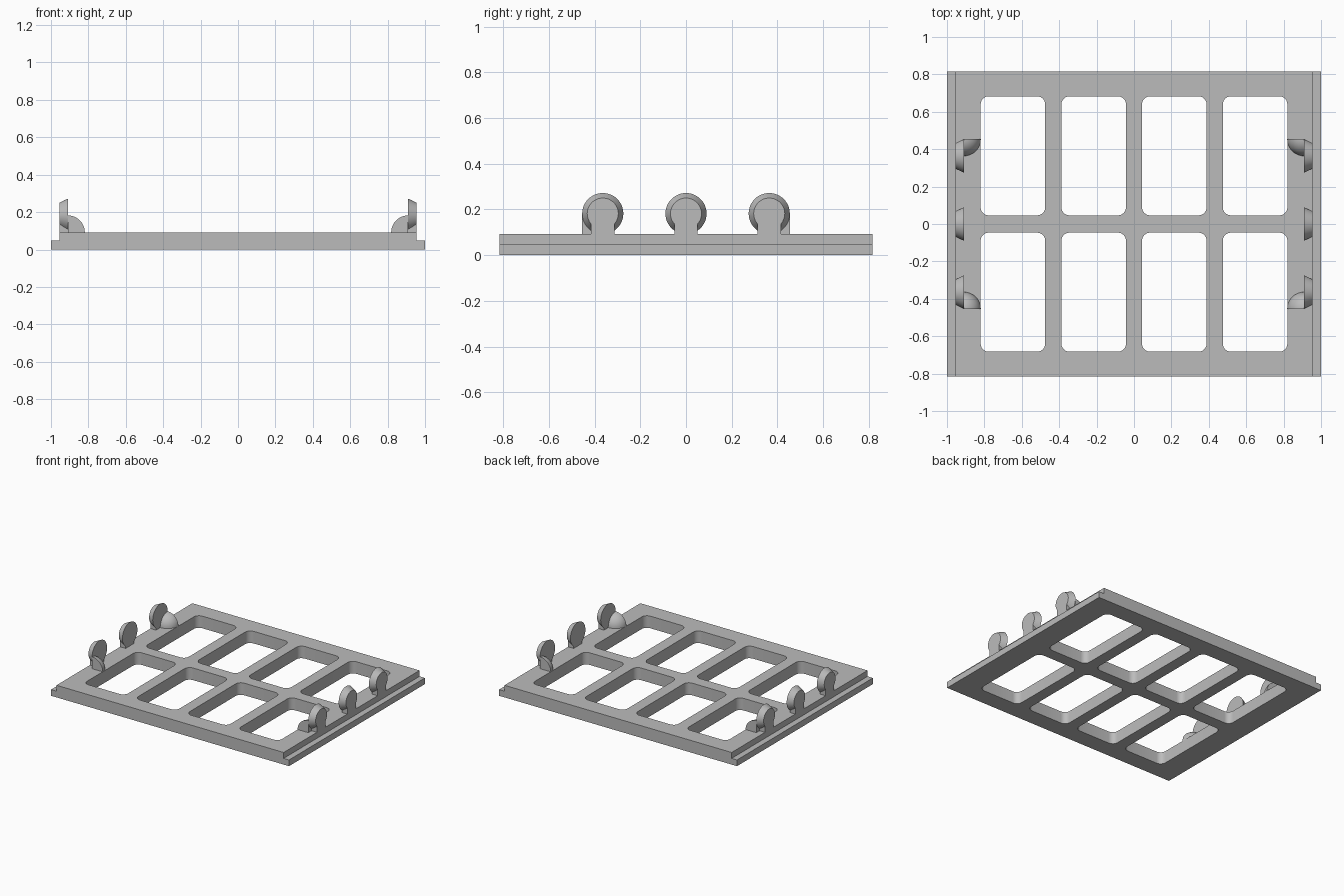
import bpy, bmesh, math
from mathutils import Matrix, Vector

cube = bpy.data.objects.get("Cube")
if cube:
    bpy.data.objects.remove(cube, do_unlink=True)

grey = bpy.data.materials.new("plain grey")
grey.use_nodes = True
colour = (0.5, 0.5, 0.5, 1)
grey.diffuse_color = colour
grey.node_tree.nodes["Principled BSDF"].inputs["Base Color"].default_value = colour

HALF_Y = 0.816
TOP = 0.092
LEDGE = 0.047
INNER, OUTER = 0.909, 0.955   # thickness range of the clips along x
CLIP_Y = 0.364
RADIUS = 0.09


def make_object(name, bm):
    bmesh.ops.recalc_face_normals(bm, faces=bm.faces)
    mesh = bpy.data.meshes.new(name)
    bm.to_mesh(mesh)
    bm.free()
    mesh.materials.append(grey)
    obj = bpy.data.objects.new(name, mesh)
    bpy.context.collection.objects.link(obj)
    return obj


def add_box(bm, x0, x1, y0, y1, z0, z1):
    size = Matrix.Diagonal((x1 - x0, y1 - y0, z1 - z0, 1))
    centre = Matrix.Translation(((x0 + x1) / 2, (y0 + y1) / 2, (z0 + z1) / 2))
    return bmesh.ops.create_cube(bm, size=1, matrix=centre @ size)["verts"]


def apply_boolean(obj, other, operation):
    mod = obj.modifiers.new("boolean", "BOOLEAN")
    mod.operation = operation
    mod.solver = "EXACT"
    mod.object = other
    bpy.context.view_layer.objects.active = obj
    bpy.ops.object.modifier_apply(modifier=mod.name)
    bpy.data.objects.remove(other, do_unlink=True)


def smooth(obj):
    bpy.ops.object.select_all(action="DESELECT")
    obj.select_set(True)
    bpy.context.view_layer.objects.active = obj
    bpy.ops.object.shade_smooth_by_angle(angle=math.radians(30))


def mirror(obj, across_y):
    mod = obj.modifiers.new("mirror", "MIRROR")
    mod.use_axis = (True, across_y, False)
    mod.use_mirror_merge = False


# Tray: stepped profile extruded from front to back
bm = bmesh.new()
half = [(1, 0), (1, LEDGE), (OUTER, LEDGE), (OUTER, TOP)]
profile = half + [(-x, z) for x, z in reversed(half)]
face = bm.faces.new([bm.verts.new((x, -HALF_Y, z)) for x, z in profile])
moved = bmesh.ops.extrude_face_region(bm, geom=[face], use_keep_orig=True)["geom"]
bmesh.ops.translate(bm, vec=(0, 2 * HALF_Y, 0),
                    verts=[v for v in moved if isinstance(v, bmesh.types.BMVert)])
tray = make_object("tray_frame", bm)

# Rounded windows cut through the tray, two rows of four
bm = bmesh.new()
for sx in (-1, 1):
    for x0, x1 in ((0.043, 0.388), (0.475, 0.82)):
        for sy in (-1, 1):
            xs, ys = sorted((sx * x0, sx * x1)), sorted((sy * 0.046, sy * 0.683))
            add_box(bm, *xs, *ys, -0.1, 0.2)
uprights = [e for e in bm.edges if abs(e.verts[0].co.z - e.verts[1].co.z) > 0.1]
bmesh.ops.bevel(bm, geom=uprights, offset=0.043, segments=6, profile=0.5,
                affect="EDGES")
apply_boolean(tray, make_object("window_cutter", bm), "DIFFERENCE")
smooth(tray)

# Clips: tapered disc on a short neck
for name, y, across_y in (("middle_clips", 0, False), ("corner_clips", CLIP_Y, True)):
    bm = bmesh.new()
    place = Matrix.Translation(((INNER + OUTER) / 2, y, 0.182))
    bmesh.ops.create_cone(bm, cap_ends=True, segments=48, radius1=RADIUS, radius2=0.068,
                          depth=OUTER - INNER,
                          matrix=place @ Matrix.Rotation(math.pi / 2, 4, "Y"))
    clip = make_object(name, bm)
    bm = bmesh.new()
    add_box(bm, INNER, OUTER, y - 0.051, y + 0.051, TOP - 0.002, 0.16)
    apply_boolean(clip, make_object("clip_neck", bm), "UNION")
    smooth(clip)
    mirror(clip, across_y)

# Corner stops: one eighth of a ball beside each corner clip
bm = bmesh.new()
centre = Vector((INNER, CLIP_Y + RADIUS, TOP))
bmesh.ops.create_uvsphere(bm, u_segments=48, v_segments=24, radius=RADIUS,
                          matrix=Matrix.Translation(centre))
for normal in ((1, 0, 0), (0, 1, 0), (0, 0, -1)):
    cut = bmesh.ops.bisect_plane(bm, geom=bm.verts[:] + bm.edges[:] + bm.faces[:],
                                 dist=0.0001, plane_co=centre, plane_no=normal,
                                 clear_outer=True)["geom_cut"]
    bmesh.ops.holes_fill(bm, edges=[e for e in cut if isinstance(e, bmesh.types.BMEdge)])
stop = make_object("corner_stops", bm)
smooth(stop)
mirror(stop, True)
